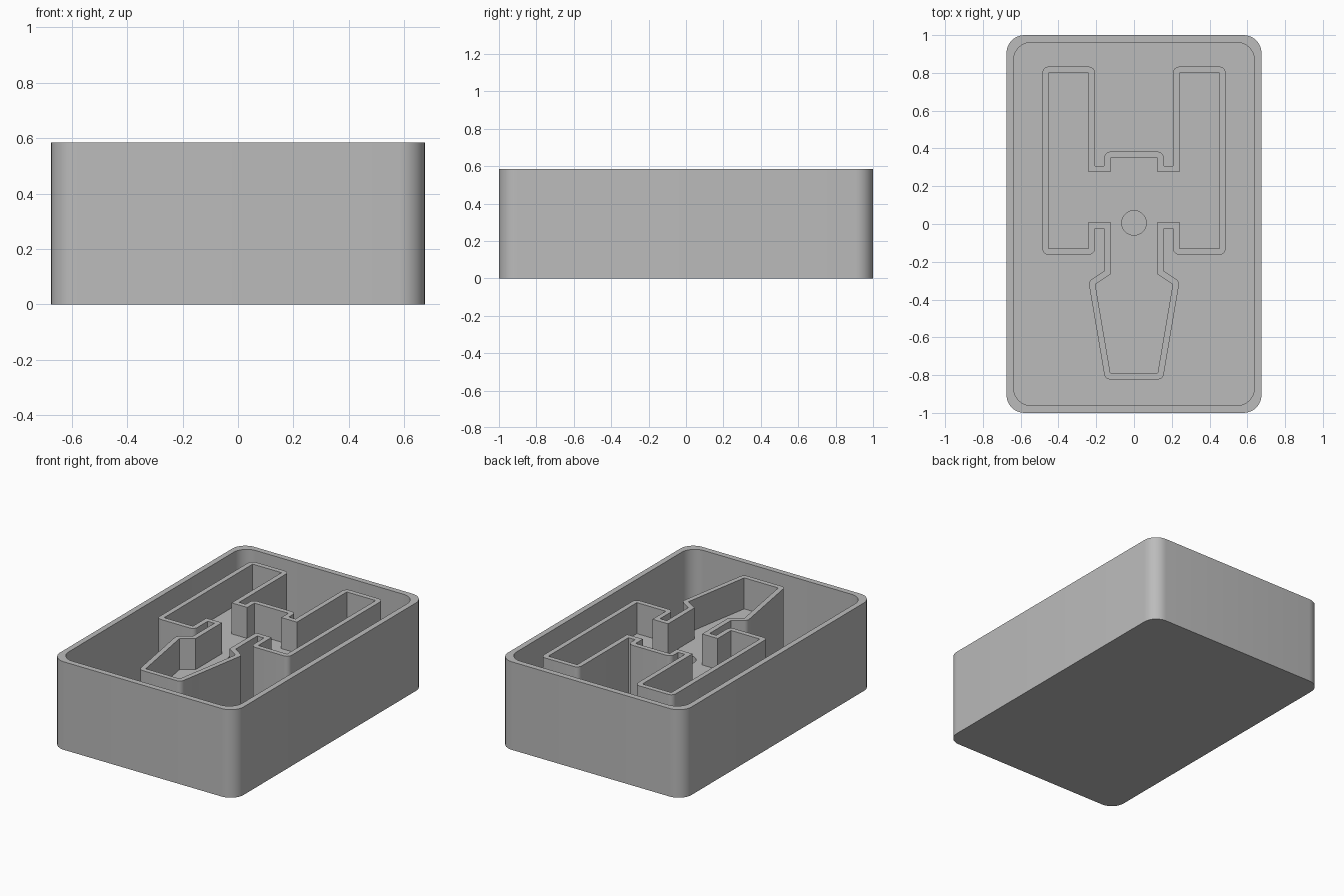
import bpy, bmesh, math
from mathutils import Vector

if "Cube" in bpy.data.objects:
    bpy.data.objects.remove(bpy.data.objects["Cube"])

HEIGHT, FLOOR, RECESS = 0.585, 0.04, 0.375

gray = bpy.data.materials.new("plain gray")
gray.use_nodes = True
gray.diffuse_color = (0.5, 0.5, 0.5, 1)
gray.node_tree.nodes["Principled BSDF"].inputs["Base Color"].default_value = (0.5, 0.5, 0.5, 1)


def offset_outline(points, dist, steps=8):
    """Grow a counter-clockwise outline, rounding its convex corners.
    Returns matching lists of inner and grown points."""
    inner, outer = [], []
    pts = [Vector(p) for p in points]
    for i, p in enumerate(pts):
        a = (p - pts[i - 1]).normalized()
        b = (pts[(i + 1) % len(pts)] - p).normalized()
        na, nb = Vector((a.y, -a.x)), Vector((b.y, -b.x))
        turn = math.atan2(a.x * b.y - a.y * b.x, a.dot(b))
        if turn > 0:
            start = math.atan2(na.y, na.x)
            for k in range(steps + 1):
                ang = start + turn * k / steps
                inner.append(p)
                outer.append(p + dist * Vector((math.cos(ang), math.sin(ang))))
        else:
            inner.append(p)
            outer.append(p + dist * (na + nb) / (1 + na.dot(nb)))
    return inner, outer


def rounded_rect(hx, hy, r):
    x, y = hx - r, hy - r
    return offset_outline([(-x, -y), (x, -y), (x, y), (-x, y)], r)[1]


def add_chain(bm, rings):
    """Join successive (outline, height) rings with quads."""
    loops = [[bm.verts.new((p[0], p[1], z)) for p in pts] for pts, z in rings]
    for lo, hi in zip(loops, loops[1:]):
        for i in range(len(lo)):
            j = (i + 1) % len(lo)
            bm.faces.new((lo[i], lo[j], hi[j], hi[i]))
    return loops


def finish(bm, name):
    bmesh.ops.recalc_face_normals(bm, faces=bm.faces[:])
    mesh = bpy.data.meshes.new(name)
    bm.to_mesh(mesh)
    bm.free()
    mesh.materials.append(gray)
    ob = bpy.data.objects.new(name, mesh)
    bpy.context.collection.objects.link(ob)
    bpy.ops.object.select_all(action='DESELECT')
    ob.select_set(True)
    bpy.context.view_layer.objects.active = ob
    bpy.ops.object.shade_smooth_by_angle(angle=math.radians(30))
    return ob


# Outer tray: rounded box with thin walls and floor
bm = bmesh.new()
outside = rounded_rect(0.675, 1.0, 0.095)
inside = rounded_rect(0.638, 0.962, 0.095)
loops = add_chain(bm, [(outside, 0), (outside, HEIGHT), (inside, HEIGHT), (inside, FLOOR)])
bm.faces.new(loops[0])
bm.faces.new(loops[-1])
finish(bm, "outer_tray")

# Raised island: right half of the recess outline, mirrored
half = [(0.125, 0.35), (0.125, 0.275), (0.24, 0.275), (0.24, 0.8),
        (0.452, 0.8), (0.452, -0.13), (0.24, -0.13), (0.24, 0.01),
        (0.125, 0.01), (0.125, -0.267), (0.205, -0.32), (0.125, -0.79)]
outline = half[::-1] + [(-x, y) for x, y in half]
recess, wall = offset_outline(outline, 0.033)

bm = bmesh.new()
loops = add_chain(bm, [(wall, FLOOR / 2), (wall, HEIGHT - 0.004),
                       (recess, HEIGHT - 0.004), (recess, RECESS)])
bm.faces.new(loops[0])
bmesh.ops.remove_doubles(bm, verts=bm.verts[:], dist=1e-5)

# Round hole in the recess floor
turns = [math.tau * k / 40 for k in range(40)]
circle = [(0.065 * math.cos(t), 0.006 + 0.065 * math.sin(t)) for t in turns]
hole = add_chain(bm, [(circle, RECESS), (circle, FLOOR)])
bm.faces.new(hole[-1])

# Recess floor around the hole
rim = [e for e in bm.edges if e.is_boundary]
bmesh.ops.triangle_fill(bm, use_beauty=True, use_dissolve=False, edges=rim)
finish(bm, "recessed_island")
